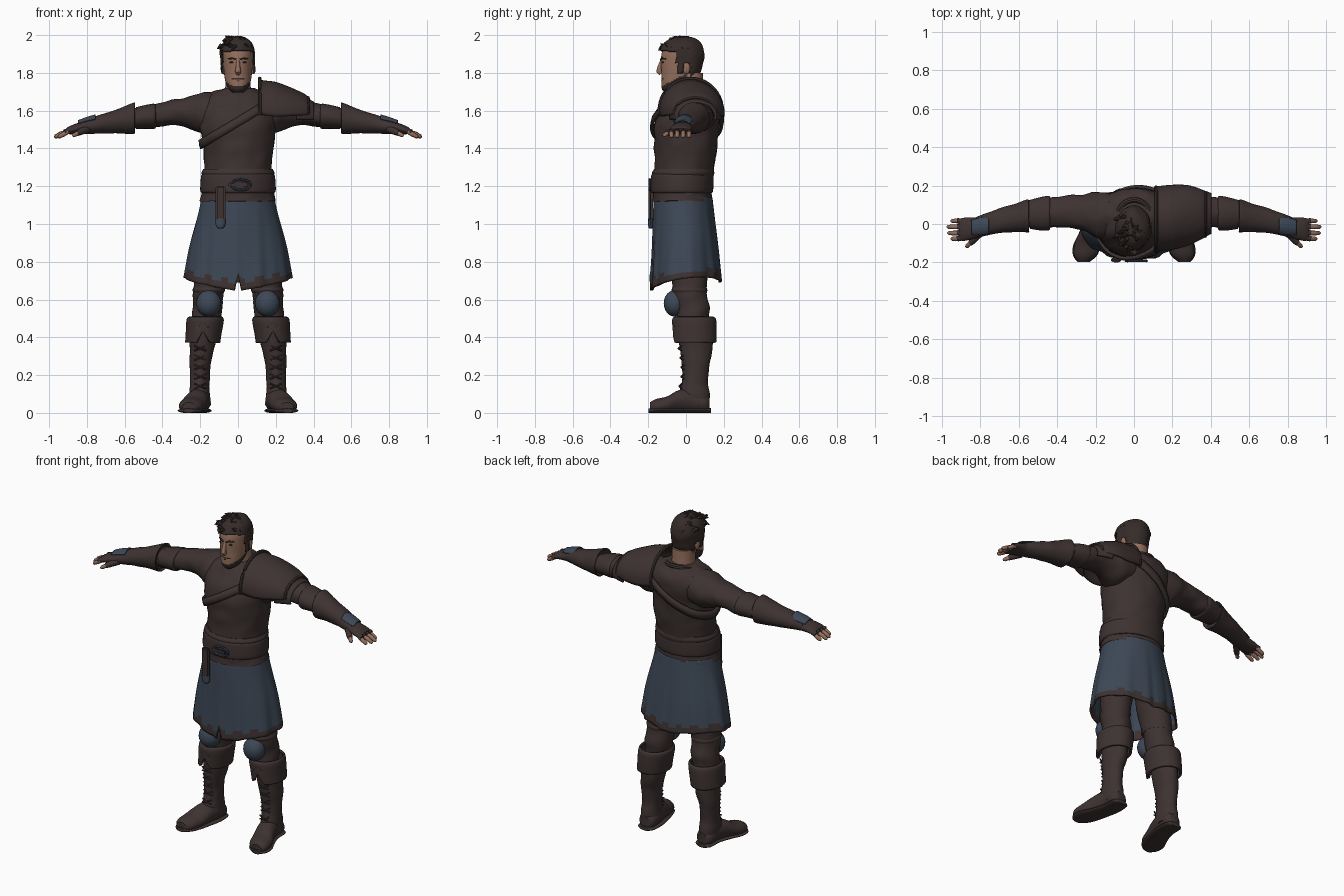
import bpy, bmesh, math, random
from mathutils import Vector, noise
from mathutils.bvhtree import BVHTree

if "Cube" in bpy.data.objects:
    bpy.data.objects.remove(bpy.data.objects["Cube"])

random.seed(4)


def material(name, rgb):
    m = bpy.data.materials.new(name)
    m.diffuse_color = (*rgb, 1)
    m.use_nodes = True
    m.node_tree.nodes["Principled BSDF"].inputs["Base Color"].default_value = m.diffuse_color
    return m


LEATHER = material("brown leather", (0.047, 0.032, 0.031))
BLUE = material("blue cloth", (0.046, 0.064, 0.092))
SKIN = material("skin", (0.30, 0.16, 0.11))
HAIR = material("dark hair", (0.036, 0.025, 0.022))


def finish(name, bm, mats, mirror=False, solid=0):
    bmesh.ops.recalc_face_normals(bm, faces=bm.faces)
    me = bpy.data.meshes.new(name)
    bm.to_mesh(me)
    bm.free()
    ob = bpy.data.objects.new(name, me)
    bpy.context.collection.objects.link(ob)
    for m in mats:
        me.materials.append(m)
    if mirror:
        ob.modifiers.new("mirror", 'MIRROR').use_mirror_merge = False
    if solid:
        s = ob.modifiers.new("thickness", 'SOLIDIFY')
        s.thickness, s.offset = solid, 0
    return ob


def spline(rings, steps):
    """Smoothly fill in cross-sections between the given ones."""
    out = []
    for i in range(len(rings) - 1):
        p = [rings[max(0, min(len(rings) - 1, i + k))] for k in (-1, 0, 1, 2)]
        for s in range(steps):
            t = s / steps
            out.append([b + 0.5 * t * (c - a + t * (2*a - 5*b + 4*c - d + t * (3*(b - c) + d - a)))
                        for a, b, c, d in zip(*p)])
    return out + [list(rings[-1])]


def loft(name, rings, mats, axis='Z', n=28, steps=4, arc=(0, 360), cap=True,
         wrinkle=0, edit=None, rule=None, keep=None, mirror=False, solid=0):
    """Rings are (position on axis, centre u, centre v, radius u, radius v)."""
    bm, grid = bmesh.new(), []
    closed = arc[1] - arc[0] == 360
    for a, cu, cv, ru, rv in spline(rings, steps):
        row = []
        for i in range(n if closed else n + 1):
            g = math.radians(arc[0] + (arc[1] - arc[0]) * i / n)
            u, v = cu + ru * math.cos(g), cv + rv * math.sin(g)
            co = Vector({'X': (a, u, v), 'Y': (u, a, v), 'Z': (u, v, a)}[axis])
            if wrinkle:
                co += wrinkle * noise.noise_vector(co * 16)
            row.append(bm.verts.new(co))
        grid.append(row)
    for r, s in zip(grid, grid[1:]):
        for i in range(n):
            j = (i + 1) % len(r)
            f = bm.faces.new((r[i], r[j], s[j], s[i]))
            if rule:
                f.material_index = rule(f.calc_center_median())
    if cap and closed:
        bm.faces.new(grid[0])
        bm.faces.new(grid[-1])
    if keep:
        bad = [f for f in bm.faces if not keep(f.calc_center_median())]
        bmesh.ops.delete(bm, geom=bad, context='FACES')
    if edit:
        for v in bm.verts:
            edit(v.co)
    return finish(name, bm, mats, mirror, solid)


def tubes(name, paths, mat, n=8, closed=False, mirror=False):
    """Each path is a list of (x, y, z, radius)."""
    bm = bmesh.new()
    for path in paths:
        pts, rows, m = [Vector(p[:3]) for p in path], [], len(path)
        for i, p in enumerate(path):
            a, b = (pts[i - 1], pts[(i + 1) % m]) if closed else (pts[max(i - 1, 0)], pts[min(i + 1, m - 1)])
            d = (b - a).normalized()
            u = d.cross(Vector((0.13, 0.21, 0.97)) if abs(d.z) < 0.8 else Vector((0, 1, 0.1))).normalized()
            w = d.cross(u)
            rows.append([bm.verts.new(pts[i] + p[3] * (u * math.cos(k * math.tau / n) + w * math.sin(k * math.tau / n)))
                         for k in range(n)])
        for r, s in zip(rows, rows[1:] + rows[:1] if closed else rows[1:]):
            for k in range(n):
                bm.faces.new((r[k], r[(k + 1) % n], s[(k + 1) % n], s[k]))
        if not closed:
            bm.faces.new(rows[0])
            bm.faces.new(rows[-1])
    return finish(name, bm, [mat], mirror)


def blob(name, centre, size, mat, mirror=False):
    bm = bmesh.new()
    bmesh.ops.create_uvsphere(bm, u_segments=20, v_segments=12, radius=1)
    for v in bm.verts:
        v.co = Vector(centre) + Vector(a * b for a, b in zip(v.co, size))
    return finish(name, bm, [mat], mirror)


def box(name, centre, size, mat, bevel=0.004):
    bm = bmesh.new()
    bmesh.ops.create_cube(bm, size=1)
    for v in bm.verts:
        v.co = Vector(centre) + Vector(a * b for a, b in zip(v.co, size))
    bmesh.ops.bevel(bm, geom=bm.edges[:], offset=bevel, segments=2, affect='EDGES')
    return finish(name, bm, [mat])


# Torso and diagonal chest strap wrapped around it
torso = loft("tunic_torso", [(1.12, 0, -.02, .2, .158), (1.18, 0, -.02, .188, .155), (1.28, 0, -.01, .178, .157),
             (1.4, .005, 0, .185, .168), (1.5, 0, 0, .2, .172), (1.58, 0, .015, .208, .17),
             (1.64, 0, .035, .2, .15), (1.69, 0, .04, .15, .118), (1.715, 0, .035, .085, .08)],
             [LEATHER], n=48, wrinkle=.008)
tree = BVHTree.FromPolygons([v.co for v in torso.data.vertices], [p.vertices[:] for p in torso.data.polygons])
centre, along, across = Vector((0, 0, 1.54)), Vector((.857, 0, .515)), Vector((-.515, 0, .857))
bm, rows = bmesh.new(), []
for i in range(64):
    g = i * math.tau / 64
    d = along * math.cos(g) + Vector((0, math.sin(g), 0))
    row = []
    for w in (-.022, 0, .022):
        c = centre + across * w
        hit = tree.ray_cast(c + d, -d)[0]
        row.append(bm.verts.new(hit + d * (.012 if w else .015)))
    rows.append(row)
for r, s in zip(rows, rows[1:] + rows[:1]):
    for k in (0, 1):
        bm.faces.new((r[k], r[k + 1], s[k + 1], s[k]))
finish("chest_strap", bm, [LEATHER], solid=.016)
tubes("collar", [[(.088 * math.cos(a), .03 + .095 * math.sin(a), 1.69 + .025 * math.sin(a), .014)
                  for a in (i * math.tau / 32 for i in range(32))]], LEATHER, closed=True)

# Belt, buckle and hanging end
loft("belt", [(1.165, 0, -.022, .192, .16), (1.18, 0, -.022, .2, .166), (1.25, 0, -.02, .196, .165),
              (1.265, 0, -.02, .188, .16)], [LEATHER], n=48)
loft("belt_upper_fold", [(1.25, 0, -.015, .185, .16), (1.27, 0, -.015, .193, .165), (1.29, 0, -.012, .184, .158)],
     [LEATHER], n=48)
tubes("buckle", [[(.015 + .05 * math.cos(a), -.192, 1.208 + .028 * math.sin(a), .007)
                  for a in (i * math.tau / 20 for i in range(20))]], BLUE, closed=True)
box("buckle_tongue", (.0, -.193, 1.208), (.1, .01, .022), LEATHER)
box("hanging_strap", (-.093, -.187, 1.105), (.052, .022, .19), LEATHER, .008)
loft("strap_tip", [(.975, -.093, -.187, .008, .008), (.99, -.093, -.187, .024, .013), (1.03, -.093, -.187, .028, .013)],
     [BLUE], n=16)


# Skirt with folds, front slit and brown hem
def drape(co):
    t = (1.14 - co.z) / .495
    g = math.atan2(co.y, co.x)
    k = 1 + t * (.022 * math.sin(11 * g) + .012 * math.sin(19 * g + 1))
    slit = .085 * t ** 6 if co.y < 0 and abs(co.x) < .013 else 0
    co.z += t * (.045 * (co.y + .18) / .36 + .045 * abs(co.x) / .28) + slit
    co.x, co.y = co.x * k, co.y * k


loft("skirt", [(1.14, 0, -.015, .188, .15), (1.05, 0, -.012, .205, .157), (.85, 0, -.004, .25, .17),
               (.645, 0, 0, .28, .183)], [BLUE, LEATHER], n=96, steps=8, cap=False, edit=drape,
     rule=lambda c: int(c.z < .69 + .012 * math.sin(70 * c.x)), solid=.01)

# Legs
loft("leg", [(.42, .175, .035, .07, .085), (.5, .165, .035, .075, .085), (.56, .16, .035, .078, .09),
             (.65, .155, .02, .08, .09), (.8, .135, .01, .09, .1), (1.05, .09, 0, .09, .12)],
     [LEATHER], mirror=True, wrinkle=.008)
blob("knee_pad", (.155, -.06, .58), (.066, .058, .07), BLUE, True)
loft("knee_band", [(.635, .155, .02, .08, .09), (.65, .155, .018, .086, .095), (.665, .155, .018, .08, .09)],
     [LEATHER], mirror=True)


# Boots
def notch(co):
    if co.y < 0 and abs(co.x - .185) < .035 and co.z < .44:
        co.z += (.035 - abs(co.x - .185)) * 1.8


def ground(co):
    co.z = max(co.z, 0)


loft("boot_cuff", [(.372, .187, .045, .086, .108), (.42, .182, .045, .088, .11), (.49, .174, .043, .092, .11),
                   (.503, .173, .043, .084, .1)], [LEATHER], n=48, cap=False, edit=notch, mirror=True, solid=.014)
loft("boot_shaft", [(.04, .2, .06, .057, .065), (.1, .203, .045, .056, .08), (.16, .203, .048, .052, .07),
                    (.25, .2, .052, .055, .073), (.34, .19, .053, .066, .086), (.45, .18, .045, .075, .09)],
     [LEATHER], mirror=True, wrinkle=.005)
loft("boot_foot", [(.125, .2, .045, .03, .04), (.1, .2, .05, .052, .05), (.03, .203, .065, .058, .065),
                   (-.04, .22, .06, .062, .06), (-.1, .24, .042, .068, .045), (-.16, .253, .035, .06, .038),
                   (-.19, .26, .03, .035, .026)], [LEATHER], axis='Y', edit=ground, mirror=True)
loft("boot_sole", [(.132, .2, .012, .03, .013), (.11, .2, .012, .055, .014), (.03, .2, .012, .06, .014),
                   (-.05, .222, .012, .066, .014), (-.11, .243, .012, .073, .014), (-.165, .255, .012, .062, .014),
                   (-.198, .262, .012, .03, .012)], [LEATHER], axis='Y', edit=ground, mirror=True)
tubes("boot_laces", [[(.2 - .03 * s, -.016 - f, z, .005), (.2, -.03 - f, z + .012, .005), (.2 + .03 * s, -.016 - f, z + .024, .005)]
                     for z, f in ((.13, .006), (.18, -.005), (.23, -.005), (.28, .0), (.33, .01)) for s in (1, -1)], LEATHER, 6, mirror=True)

# Arms, elbow cuffs, gauntlets
loft("sleeve", [(.1, .045, 1.6, .11, .095), (.17, .045, 1.59, .122, .108), (.21, .05, 1.588, .113, .106),
                (.27, .06, 1.592, .092, .08), (.35, .063, 1.588, .086, .068), (.44, .06, 1.572, .08, .06),
                (.56, .05, 1.56, .07, .055)], [LEATHER], axis='X', mirror=True, wrinkle=.008)
loft("elbow_cuff", [(.435, .058, 1.57, .078, .058), (.445, .056, 1.57, .09, .067), (.49, .053, 1.567, .086, .063),
                    (.54, .05, 1.56, .075, .058)], [LEATHER], axis='X', mirror=True)
loft("gauntlet", [(.555, .042, 1.56, .07, .07), (.548, .042, 1.56, .086, .084), (.6, .036, 1.55, .077, .073),
                  (.7, .016, 1.533, .064, .054), (.78, -.006, 1.52, .057, .044), (.83, -.02, 1.512, .052, .034)],
     [LEATHER], axis='X', mirror=True, wrinkle=.004)
loft("glove", [(.8, -.015, 1.512, .052, .033), (.85, -.024, 1.505, .057, .029), (.89, -.028, 1.497, .06, .022),
               (.91, -.028, 1.492, .052, .014)], [LEATHER], axis='X', mirror=True)
loft("wrist_patch", [(.755, -.008, 1.524, .052, .053), (.8, -.012, 1.518, .054, .046), (.845, -.018, 1.511, .044, .036)],
     [BLUE], axis='X', arc=(35, 145), mirror=True, solid=.006)
fingers = [(.016, .945), (-.015, .965), (-.047, .962), (-.077, .945)]
tubes("glove_fingers", [[(.89, y * .9, 1.494, .015), (.918, y, 1.487, .0145)] for y, x in fingers]
      + [[(.8, -.045, 1.502, .022), (.838, -.088, 1.486, .017), (.852, -.1, 1.48, .015)]], LEATHER, 10, mirror=True)
tubes("finger_tips", [[(.9, y, 1.489, .012), (x - .025, y, 1.477, .0125), (x, y, 1.463, .011), (x + .007, y, 1.458, .005)]
                      for y, x in fingers] + [[(.845, -.095, 1.483, .012), (.868, -.115, 1.47, .011), (.874, -.12, 1.465, .005)]],
      SKIN, 10, mirror=True)

# One-sided layered shoulder guard
loft("shoulder_guard", [(.112, .025, 1.6, .165, .17), (.125, .028, 1.6, .162, .155), (.2, .035, 1.59, .162, .155),
                        (.28, .045, 1.59, .15, .125), (.345, .05, 1.59, .125, .095), (.37, .05, 1.59, .11, .075)],
     [LEATHER], axis='X', arc=(-8, 188), solid=.014)
loft("shoulder_guard_lower", [(.31, .05, 1.58, .135, .11), (.36, .052, 1.575, .118, .088), (.4, .055, 1.57, .1, .072)],
     [LEATHER], axis='X', arc=(-15, 195), solid=.012)
tubes("guard_rims", [[(x, c + ry * math.cos(g), z + rz * math.sin(g), .01) for g in (math.radians(-8 + 196 * i / 24) for i in range(25))]
                     for x, c, z, ry, rz in ((.115, .025, 1.6, .166, .17), (.37, .05, 1.59, .112, .078))], LEATHER)

# Neck and head, with the beard coloured along the jaw
loft("neck", [(1.64, 0, .03, .085, .08), (1.69, 0, .025, .07, .07), (1.8, 0, .02, .065, .07)], [SKIN])
HEAD = [(1.695, 0, -.085, .025, .028), (1.715, 0, -.068, .05, .06), (1.75, 0, -.05, .066, .08), (1.8, 0, -.033, .074, .097),
        (1.86, 0, -.026, .078, .107), (1.91, 0, -.022, .079, .105), (1.95, 0, -.018, .066, .088), (1.975, 0, -.015, .03, .04)]
loft("head", HEAD, [SKIN, HAIR], n=48, steps=6,
     rule=lambda c: int(c.z < 1.737 + .5 * (c.y + .115) and c.y < .0 or abs(c.z - 1.772) < .005 and c.y < -.11 and abs(c.x) < .035))
tubes("nose", [[(0, -.128, 1.865, .009), (0, -.14, 1.83, .012), (0, -.143, 1.808, .016), (0, -.132, 1.795, .012)]], SKIN, 10)
blob("ear", (.08, .002, 1.825), (.012, .02, .032), SKIN, True)
blob("eye", (.032, -.122, 1.856), (.014, .006, .005), HAIR, True)
tubes("brow", [[(.01, -.133, 1.872, .005), (.03, -.127, 1.878, .006), (.052, -.108, 1.874, .004)]], HAIR, 6, mirror=True)
tubes("mouth", [[(-.022, -.122, 1.757, .003), (0, -.128, 1.758, .004), (.022, -.122, 1.757, .003)]], HAIR, 6)

# Hair cap trimmed at the hairline, plus swept tufts
loft("hair_cap", [(z, -.004 if z > 1.9 else 0, y, rx + .01, ry + .008) for z, _, y, rx, ry in HEAD[2:-1]]
     + [(1.98, -.004, -.015, .045, .06), (1.988, -.004, -.015, .005, .01)], [HAIR], n=48, steps=6, cap=False, wrinkle=.006, solid=.008,
     keep=lambda c: c.z > 1.915 or (c.z > 1.85 and c.y > -.055) or (c.z > 1.8 and abs(c.y + .03) < .016) or (c.z > 1.77 and c.y > .022))
tufts = []
for i in range(60):
    g, h = random.uniform(0, math.tau), random.uniform(.1, 1)
    x, y, z = -.004 + .083 * h * math.cos(g), -.018 + .1 * h * math.sin(g), 1.978 - .055 * h ** 3
    dx, dy = -.022 + .015 * math.cos(g), -.02 + .012 * math.sin(g)
    tufts.append([(x, y, z - .006, .014), (x + dx * .5, y + dy * .5, z + .009, .011),
                  (x + dx, y + dy, z + random.uniform(-.012, .02), .002)])
tubes("hair_tufts", tufts, HAIR, 6)

# Smooth shading with crisp edges
bpy.ops.object.select_all(action='SELECT')
bpy.context.view_layer.objects.active = torso
bpy.ops.object.shade_smooth_by_angle(angle=math.radians(40))
